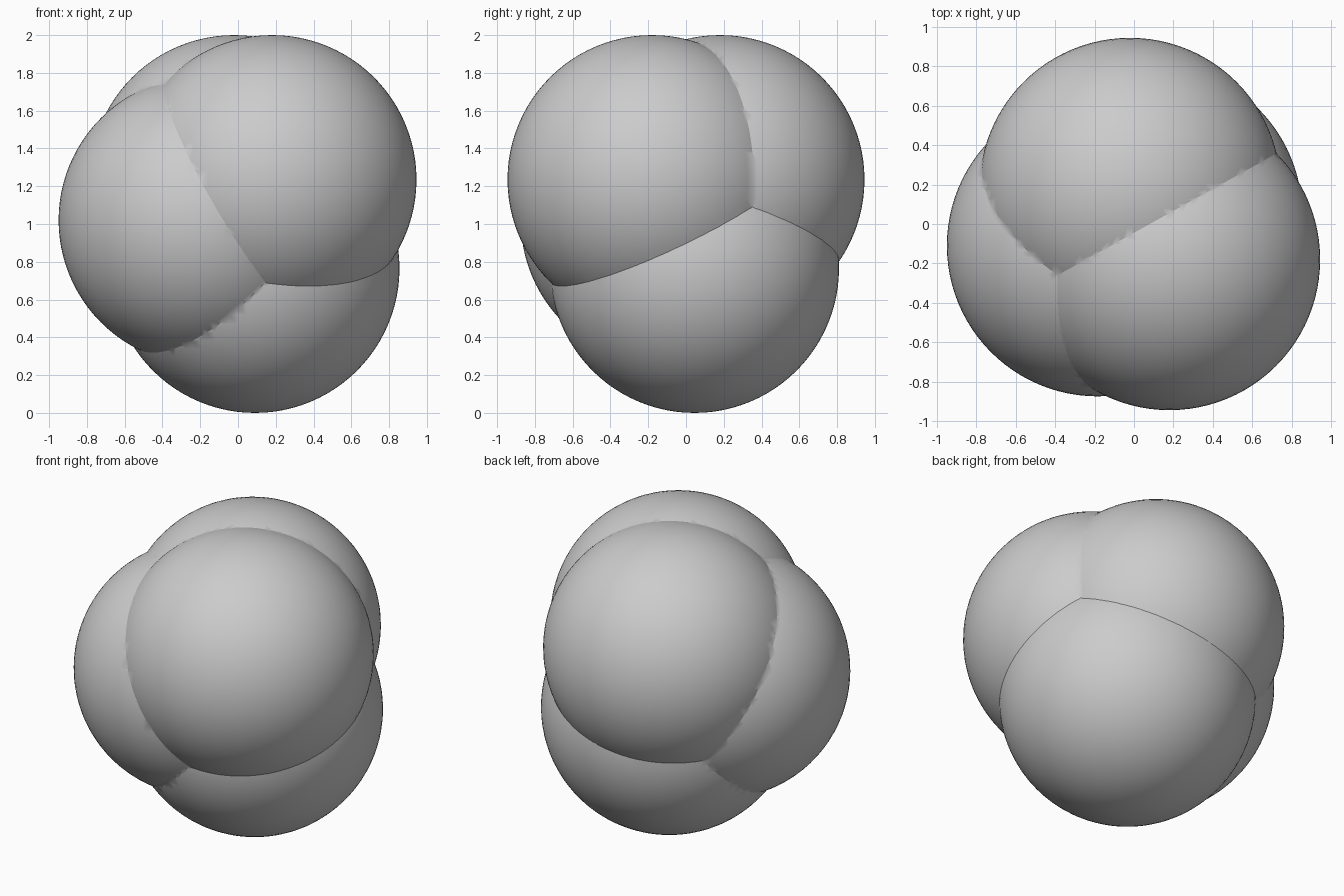
import bpy
import math

cube = bpy.data.objects.get("Cube")
if cube:
    bpy.data.objects.remove(cube, do_unlink=True)

RADIUS = 0.765

# Single plain grey finish
grey = bpy.data.materials.new("plain grey")
grey.use_nodes = True
colour = (0.6, 0.6, 0.6, 1.0)
grey.diffuse_color = colour
grey.node_tree.nodes["Principled BSDF"].inputs["Base Color"].default_value = colour


def make_lobe(name, centre):
    bpy.ops.mesh.primitive_uv_sphere_add(
        segments=96, ring_count=48, radius=RADIUS, location=centre)
    lobe = bpy.context.object
    lobe.name = name
    lobe.data.materials.append(grey)
    return lobe


# Four equal overlapping lobes
body = make_lobe("sphere_cluster", (0.18, -0.18, 1.235))
others = [
    make_lobe("back_lobe", (-0.02, 0.18, 1.235)),
    make_lobe("right_lobe", (-0.185, -0.11, 1.02)),
    make_lobe("bottom_lobe", (0.09, 0.045, RADIUS)),
]

# Fuse the lobes into one closed shell
bpy.ops.object.select_all(action="DESELECT")
body.select_set(True)
bpy.context.view_layer.objects.active = body
for lobe in others:
    union = body.modifiers.new("union " + lobe.name, "BOOLEAN")
    union.operation = "UNION"
    union.solver = "EXACT"
    union.object = lobe
    bpy.ops.object.modifier_apply(modifier=union.name)
    bpy.data.objects.remove(lobe, do_unlink=True)

# Smooth lobes with creased seams
bpy.ops.object.shade_smooth_by_angle(angle=math.radians(30))
